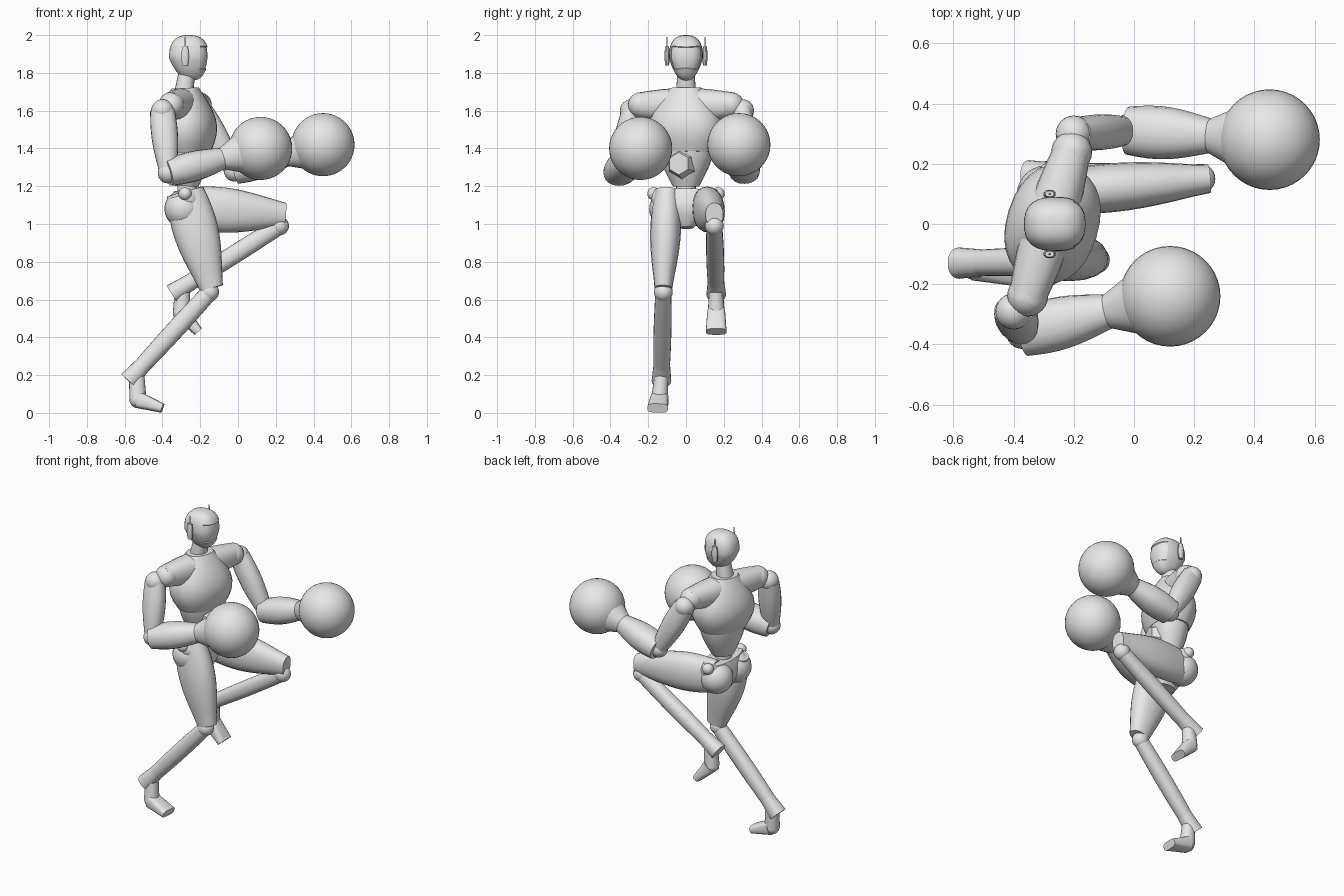
import bpy, bmesh, math
from mathutils import Vector, Matrix

if "Cube" in bpy.data.objects:
    bpy.data.objects.remove(bpy.data.objects["Cube"])

grey = bpy.data.materials.new("plain grey")
grey.use_nodes = True
colour = (0.8, 0.8, 0.8, 1)
grey.diffuse_color = colour
grey.node_tree.nodes["Principled BSDF"].inputs["Base Color"].default_value = colour

ACROSS, UP = Vector((0, 1, 0)), Vector((0, 0, 1))
# The torso is turned so that the left shoulder leads
turn = Matrix.Rotation(math.radians(-17), 3, 'Z')
torso_side = turn @ ACROSS
torso_front = turn @ Vector((1, 0, 0))


def finish(name, bm, angle=40):
    bmesh.ops.recalc_face_normals(bm, faces=bm.faces)
    mesh = bpy.data.meshes.new(name)
    bm.to_mesh(mesh)
    bm.free()
    mesh.materials.append(grey)
    part = bpy.data.objects.new(name, mesh)
    bpy.context.collection.objects.link(part)
    bpy.ops.object.select_all(action='DESELECT')
    part.select_set(True)
    bpy.context.view_layer.objects.active = part
    bpy.ops.object.shade_smooth_by_angle(angle=math.radians(angle))


def limb(name, start, end, size, end_size, bulge=0, side=ACROSS, sides=20, steps=8, power=0.9):
    """Oval tube: (half width, half depth) blends from end to end and swells midway.
    A low power squares the cross-section."""
    start, end = Vector(start), Vector(end)
    axis = (end - start).normalized()
    wide = (side - axis * side.dot(axis)).normalized()
    deep = axis.cross(wide)
    bm = bmesh.new()
    rings = []
    for step in range(steps + 1):
        t = step / steps
        width, depth = Vector(size).lerp(Vector(end_size), t) * (1 + bulge * math.sin(math.pi * t))
        centre = start.lerp(end, t)
        ring = []
        for k in range(sides):
            u, v = (math.copysign(abs(c) ** power, c)
                    for c in (math.cos(math.tau * k / sides), math.sin(math.tau * k / sides)))
            ring.append(bm.verts.new(centre + wide * width * u + deep * depth * v))
        rings.append(ring)
    for low, high in zip(rings, rings[1:]):
        for k in range(sides):
            n = (k + 1) % sides
            bm.faces.new((low[k], low[n], high[n], high[k]))
    bm.faces.new(rings[0])
    bm.faces.new(rings[-1])
    finish(name, bm)


def ball(name, centre, radius, segments=24):
    bm = bmesh.new()
    bmesh.ops.create_uvsphere(bm, u_segments=segments, v_segments=segments // 2,
                              radius=radius, matrix=Matrix.Translation(centre))
    finish(name, bm)


# Head: a squared-off ball, narrowed at the jaw, with a sunken face panel
bm = bmesh.new()
bmesh.ops.create_uvsphere(bm, u_segments=32, v_segments=20, radius=1)
for v in bm.verts:
    v.co /= sum(abs(c) ** 2.6 for c in v.co) ** (1 / 2.6)
    drop = min(v.co.z, 0)
    v.co.x = v.co.x * (1 + 0.3 * drop) - 0.15 * drop
    v.co.y *= 1 + 0.35 * drop
panel = [f for f in bm.faces
         if f.calc_center_median().x > 0.62 and abs(f.calc_center_median().z) < 0.45]
bmesh.ops.inset_region(bm, faces=panel, thickness=0.04)
for v in {v for f in panel for v in f.verts}:
    v.co.x -= 0.06
bmesh.ops.scale(bm, verts=bm.verts, vec=(0.105, 0.09, 0.12))
bmesh.ops.translate(bm, verts=bm.verts, vec=(-0.26, 0, 1.88))
finish("head", bm, 30)
limb("neck", (-0.29, 0, 1.68), (-0.27, 0, 1.8), (0.055, 0.05), (0.045, 0.045))

# Chest, shoulder girdle, belly and the boss on the belly
limb("chest", (-0.265, 0, 1.38), (-0.28, 0, 1.72), (0.155, 0.115), (0.085, 0.07), 0.6, torso_side, 28)
middle = Vector((-0.28, 0, 1.63))
limb("shoulder_girdle", middle - torso_side * 0.27, middle + torso_side * 0.27,
     (0.06, 0.065), (0.06, 0.065), 0.4, torso_front)
limb("belly", (-0.27, 0, 1.2), (-0.265, 0, 1.4), (0.07, 0.06), (0.15, 0.115), 0.1, torso_side)
boss = Vector((-0.27, 0, 1.32))
limb("belly_boss", boss + torso_front * 0.07, boss + torso_front * 0.13,
     (0.085, 0.085), (0.06, 0.06), side=UP, sides=6, steps=1, power=1)

# Waist joint and pelvis
limb("waist_joint", (-0.27, 0, 1.1), (-0.27, 0, 1.22), (0.06, 0.05), (0.05, 0.05))
limb("pelvis", (-0.25, 0, 0.98), (-0.27, 0, 1.18), (0.04, 0.06), (0.17, 0.07), 0.5)

# Joints of the running pose
pose = {
    "left": dict(out=1, shoulder=(-0.2, 0.3, 1.6), elbow=(-0.02, 0.31, 1.28), glove=(0.45, 0.28, 1.42),
                 hip=(-0.3, 0.1, 1.09), thigh_end=(0.25, 0.15, 1.05), knee=(0.22, 0.15, 0.99),
                 heel=(-0.35, 0.16, 0.63), sole=(-0.3, 0.16, 0.53), toe=(-0.21, 0.16, 0.43)),
    "right": dict(out=-1, shoulder=(-0.4, -0.29, 1.6), elbow=(-0.37, -0.36, 1.27), glove=(0.12, -0.24, 1.4),
                  hip=(-0.28, -0.1, 1.17), thigh_end=(-0.14, -0.12, 0.66), knee=(-0.15, -0.12, 0.64),
                  heel=(-0.58, -0.13, 0.17), sole=(-0.53, -0.14, 0.07), toe=(-0.4, -0.15, 0.025)),
}

for label, joints in pose.items():
    out = joints.pop("out")
    at = {joint: Vector(place) for joint, place in joints.items()}

    # Ear pod and thin aerial
    ear = Vector((-0.28, 0.1 * out, 1.84))
    limb(label + "_ear_pod", ear, ear + UP * 0.1, (0.01, 0.015), (0.01, 0.015), 0.4, sides=10)
    limb(label + "_aerial", ear, ear + UP * 0.15, (0.005, 0.01), (0.002, 0.003), sides=6, steps=1)

    # Arm ending in a round glove
    wrist = at["elbow"].lerp(at["glove"], 0.58)
    ball(label + "_shoulder_cap", middle + torso_side * 0.25 * out, 0.068)
    ball(label + "_shoulder_ball", at["shoulder"], 0.06)
    limb(label + "_upper_arm", at["shoulder"], at["elbow"], (0.05, 0.065), (0.045, 0.045), 0.25)
    ball(label + "_elbow", at["elbow"], 0.055)
    limb(label + "_forearm", at["elbow"], wrist, (0.08, 0.07), (0.058, 0.058), 0.25)
    limb(label + "_glove_cuff", wrist, at["elbow"].lerp(at["glove"], 0.8), (0.058, 0.058), (0.11, 0.11))
    ball(label + "_glove", at["glove"], 0.167, 40)

    # Hip and thigh with a cuff above the knee
    ball(label + "_hip_rim", (-0.28, 0.17 * out, 1.16), 0.035)
    ball(label + "_hip_ball", (-0.29, 0.095 * out, 1.08), 0.1)
    limb(label + "_thigh", at["hip"], at["thigh_end"], (0.065, 0.1), (0.045, 0.06), 0.45, steps=12)
    limb(label + "_thigh_cuff", at["hip"].lerp(at["thigh_end"], 0.68), at["thigh_end"],
         (0.068, 0.1), (0.047, 0.062))

    # Knee, shin and flared heel
    ball(label + "_knee", at["knee"], 0.05)
    limb(label + "_shin", at["knee"], at["heel"], (0.042, 0.045), (0.04, 0.04), 0.15)
    limb(label + "_heel", at["knee"].lerp(at["heel"], 0.8), at["heel"], (0.043, 0.043), (0.052, 0.052))

    # Foot
    limb(label + "_instep", at["knee"].lerp(at["heel"], 0.9), at["sole"], (0.035, 0.04), (0.045, 0.045))
    limb(label + "_foot", at["sole"], at["toe"], (0.048, 0.045), (0.055, 0.025), power=0.6)
    ball(label + "_foot_back", at["sole"], 0.045)
